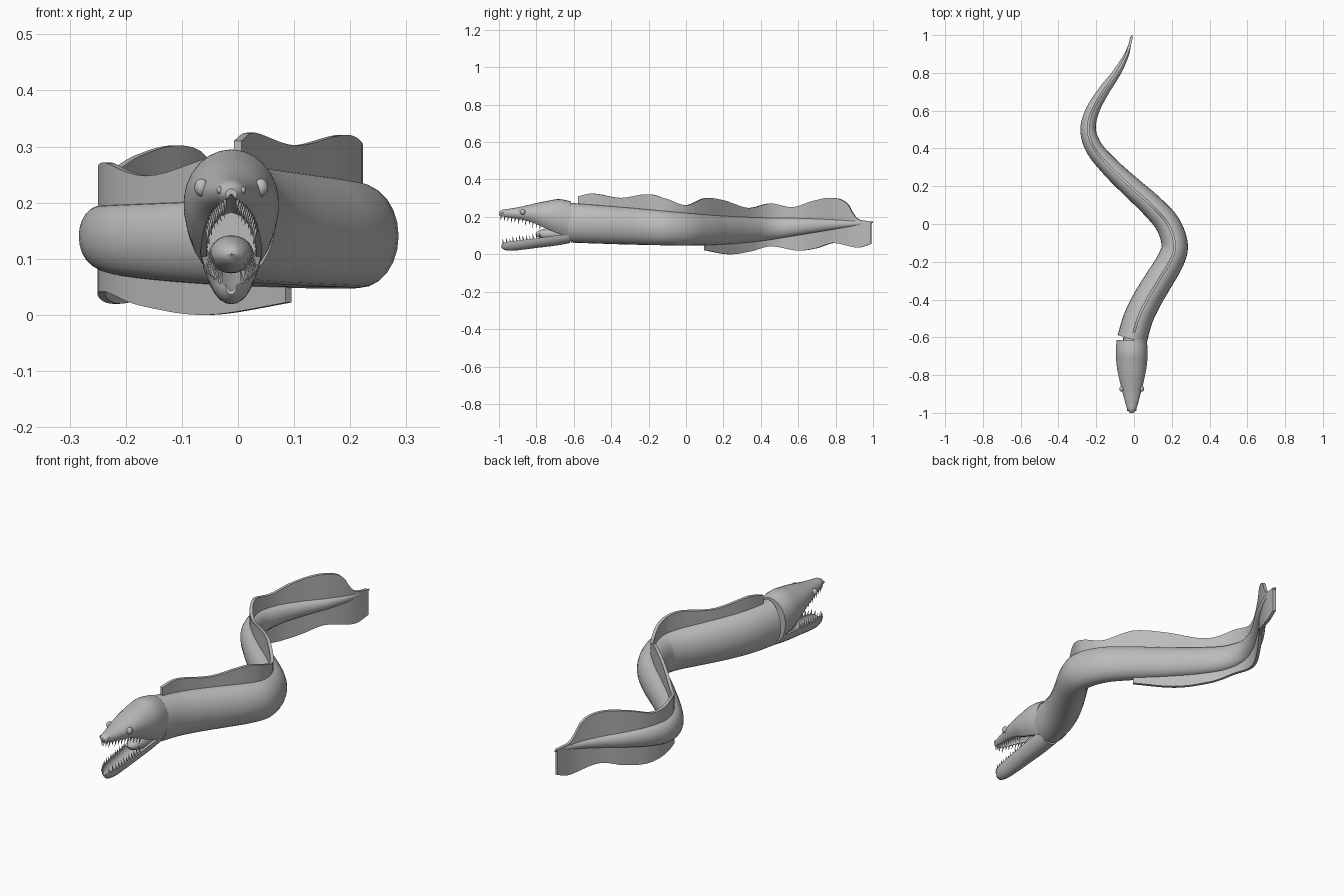
import bpy
import bmesh
import math
from mathutils import Vector, Matrix

if "Cube" in bpy.data.objects:
    bpy.data.objects.remove(bpy.data.objects["Cube"], do_unlink=True)

HEAD_X = -0.012

grey = bpy.data.materials.new("plain_grey")
grey.use_nodes = True
colour = (0.5, 0.5, 0.5, 1)
grey.diffuse_color = colour
grey.node_tree.nodes["Principled BSDF"].inputs["Base Color"].default_value = colour


def curve(points):
    """Smooth interpolating function through rows of (y, value, value...)."""
    rows = [Vector(p) for p in points]
    last = len(rows) - 1

    def slope(i):
        before, after = rows[max(i - 1, 0)], rows[min(i + 1, last)]
        return (after - before) / (after[0] - before[0])

    def evaluate(y):
        i = 0
        while i < last - 1 and y > rows[i + 1][0]:
            i += 1
        a, b = rows[i], rows[i + 1]
        span = b[0] - a[0]
        t = min(max((y - a[0]) / span, 0), 1)
        ease = t * t * (3 - 2 * t)
        value = (a * (1 - ease) + b * ease
                 + slope(i) * span * t * (1 - t) ** 2
                 - slope(i + 1) * span * t * t * (1 - t))
        return list(value)[1:]
    return evaluate


def spread(start, end, count):
    return [start + (end - start) * i / (count - 1) for i in range(count)]


def finish(name, bm, angle=40):
    bmesh.ops.recalc_face_normals(bm, faces=bm.faces)
    mesh = bpy.data.meshes.new(name)
    bm.to_mesh(mesh)
    bm.free()
    mesh.materials.append(grey)
    obj = bpy.data.objects.new(name, mesh)
    bpy.context.collection.objects.link(obj)
    bpy.ops.object.select_all(action='DESELECT')
    obj.select_set(True)
    bpy.context.view_layer.objects.active = obj
    bpy.ops.object.shade_smooth_by_angle(angle=math.radians(angle))
    return obj


def loft(name, sections, angle=40):
    """Skin a row of closed rings and cap both ends."""
    bm = bmesh.new()
    rings = [[bm.verts.new(p) for p in ring] for ring in sections]
    count = len(rings[0])
    for a, b in zip(rings, rings[1:]):
        for i in range(count):
            j = (i + 1) % count
            bm.faces.new((a[i], a[j], b[j], b[i]))
    bm.faces.new(rings[0])
    bm.faces.new(rings[-1])
    return finish(name, bm, angle)


# Winding spine, seen from above: y, x
spine = curve([(-.61, -.01), (-.5, .022), (-.4, .07), (-.3, .13), (-.2, .19),
               (-.117, .216), (0, .178), (.1, .09), (.2, -.02), (.3, -.125),
               (.4, -.21), (.5, -.243), (.6, -.22), (.7, -.163), (.8, -.092),
               (.9, -.038), (1, -.01)])

# Body girth: y, top, bottom, half width
girth = curve([(-.61, .275, .062, .08), (-.3, .25, .052, .075),
               (0, .222, .047, .066), (.2, .206, .052, .056),
               (.4, .197, .07, .046), (.6, .194, .1, .036),
               (.8, .186, .133, .022), (1, .174, .167, .002)])


def spine_frame(y):
    """Centre point and sideways direction on the spine."""
    d = 0.01
    lo, hi = max(y - d, -.61), min(y + d, 1)
    along = Vector((spine(hi)[0] - spine(lo)[0], hi - lo, 0)).normalized()
    return Vector((spine(y)[0], y, 0)), Vector((along.y, -along.x, 0))


def body_ring(y, sides=24):
    centre, side = spine_frame(y)
    top, bottom, half = girth(y)
    ring = []
    for i in range(sides):
        a = math.tau * i / sides
        p = centre + side * half * math.cos(a)
        p.z = (top + bottom) / 2 + (top - bottom) / 2 * math.sin(a)
        ring.append(p)
    return ring


loft("body", [body_ring(y) for y in spread(-.61, 1, 80)])


def fin(name, edge, start, end):
    """Thin ribbon along the spine, rooted inside the body."""
    sections = []
    for y in spread(start, end, 80):
        centre, side = spine_frame(y)
        top, bottom, half = girth(y)
        root, tip = (top + bottom) / 2, edge(y)[0]
        sections.append([centre + side * s * .007 + Vector((0, 0, z))
                         for s, z in ((-1, root), (1, root), (1, tip), (-1, tip))])
    loft(name, sections)


# Wavy outer edges of the fins: y, z
fin("dorsal_fin", curve([(-.575, .31), (-.5, .325), (-.35, .302), (-.2, .321),
                         (-.1, .295), (0, .262), (.1, .3), (.2, .288),
                         (.33, .248), (.45, .272), (.57, .252), (.68, .285),
                         (.78, .302), (.86, .275), (.91, .195), (.99, .176)]),
    -.575, .99)
fin("ventral_fin", curve([(.1, .022), (.23, 0), (.34, .015), (.45, .042),
                          (.6, .02), (.7, .033), (.79, .06), (.92, .036),
                          (.99, .055)]), .1, .99)

# Upper head: y, top, lip height, half width
head = curve([(-1, .225, .208, .01), (-.985, .237, .203, .022),
              (-.95, .243, .197, .033), (-.9, .251, .189, .047),
              (-.85, .262, .179, .06), (-.8, .274, .162, .071),
              (-.75, .284, .138, .08), (-.68, .295, .112, .085),
              (-.61, .282, .09, .08)])
LIP = math.radians(-50)


def head_ring(y):
    top, lip, half = head(y)
    mid = lip + (top - lip) * .47
    ring = []
    for a in spread(LIP, math.pi - LIP, 21):
        s = math.sin(a)
        z = mid + (top - mid) * s if s > 0 else mid - (mid - lip) * s / math.sin(LIP)
        ring.append((HEAD_X + half * math.cos(a), y, z))
    # hollow palate
    for a in spread(math.pi, 0, 9):
        ring.append((HEAD_X + half * .52 * math.cos(a), y,
                     lip + (top - lip) * .4 * math.sin(a)))
    return ring


rings = [head_ring(y) for y in spread(-1, -.64, 34)]
loft("head", rings + [head_ring(y) for y in (-.63, -.615)])
# closed back of the mouth
loft("throat", [[(HEAD_X + .046 * math.cos(a), y, .135 + .055 * math.sin(a))
                 for a in spread(0, math.tau * 15 / 16, 16)] for y in (-.67, -.6)])

# Lower jaw: y, rim height, underside, half width
jaw = curve([(-.987, .052, .036, .01), (-.975, .062, .025, .024),
             (-.94, .069, .019, .036), (-.87, .077, .025, .043),
             (-.8, .086, .034, .047), (-.7, .1, .046, .052),
             (-.62, .108, .06, .052)])


def jaw_ring(y):
    rim, under, half = jaw(y)
    outer = [(HEAD_X + half * math.cos(a), y, rim + (rim - under) * math.sin(a))
             for a in spread(-math.pi, 0, 13)]
    inner = [(HEAD_X + half * .75 * math.cos(a), y,
              rim - (rim - under) * .55 * math.sin(a))
             for a in spread(0, math.pi, 9)]
    return outer + inner


loft("lower_jaw", [jaw_ring(y) for y in spread(-.987, -.62, 30)])


def ball(name, centre, size):
    bm = bmesh.new()
    bmesh.ops.create_uvsphere(bm, u_segments=16, v_segments=10, radius=1,
                              matrix=Matrix.LocRotScale(Vector(centre), None, Vector(size)))
    finish(name, bm)


ball("tongue", (HEAD_X, -.7, .108), (.04, .105, .034))

for side, word in ((-1, "right"), (1, "left")):
    ball(word + "_eye", (HEAD_X + side * .053, -.873, .227), (.013, .015, .016))
    ball(word + "_nostril", (HEAD_X + side * .021, -.982, .222), (.005, .009, .007))


def teeth(name, rail, spread_factor, start, down):
    """Row of slender cones along both sides of a jaw."""
    bm = bmesh.new()
    for side in (-1, 1):
        for i, y in enumerate(spread(start, -.78, 12)):
            height, half = rail(y)
            length = .032 if i % 2 else .026
            x = side * half * spread_factor
            aim = Vector((-side * .15, -.15, -1 if down else 1)).normalized()
            base = Vector((HEAD_X + x, y, height))
            turn = Vector((0, 0, 1)).rotation_difference(aim)
            place = Matrix.LocRotScale(base + aim * (length / 2 - .004), turn, None)
            bmesh.ops.create_cone(bm, cap_ends=True, segments=6, radius1=.0045,
                                  radius2=.0004, depth=length, matrix=place)
    finish(name, bm)


teeth("upper_teeth", lambda y: (head(y)[1], head(y)[2]), .58, -.988, True)
teeth("lower_teeth", lambda y: (jaw(y)[0], jaw(y)[2]), .86, -.977, False)
